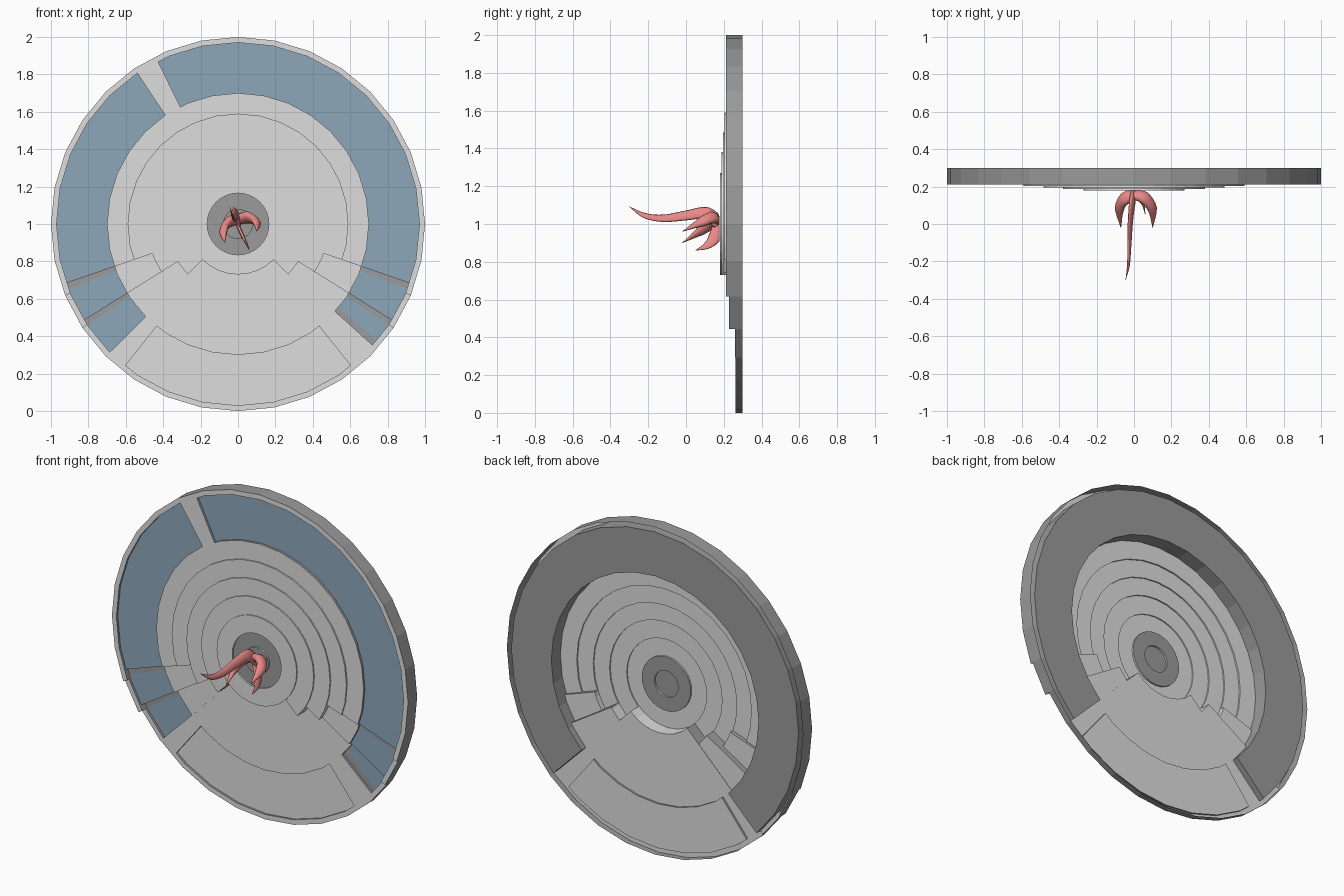
import bpy, bmesh, math
from mathutils import Vector

if "Cube" in bpy.data.objects:
    bpy.data.objects.remove(bpy.data.objects["Cube"])


def material(name, rgb):
    m = bpy.data.materials.new(name)
    m.diffuse_color = (*rgb, 1)
    m.use_nodes = True
    m.node_tree.nodes["Principled BSDF"].inputs["Base Color"].default_value = m.diffuse_color
    return m


LIGHT, DARK, BLUE = 0, 1, 2
greys = [material("light_grey", (0.73, 0.73, 0.73)),
         material("dark_grey", (0.325, 0.325, 0.325)),
         material("dusty_blue", (0.27, 0.39, 0.49))]
red = material("coral_red", (0.80, 0.25, 0.24))

BACK = 0.30
STEP = 360 / 32
RADII = [0, 0.08, 0.165, 0.27, 0.38, 0.485, 0.59, 0.70, 0.97, 1.0]
RING_Y = [0.18, 0.19, 0.18, 0.187, 0.195, 0.203, 0.212]   # stepped cone
BAND_Y = [0.212, 0.228, 0.260, 0.262]                     # stairs down to the sector
LAST_RING = [6, 4, 3, 2]                                  # outermost cone ring kept per band
GAP = (116.2, 123.75)                                     # plain strip between the blue plates
GROOVES = ((199, 201), (212, 213.7), (318, 320), (326.3, 328), (339.1, 341))
EXTRA = [GAP[0], 231.5, 308.5] + [a for g in GROOVES for a in g]
angles = sorted({i * STEP for i in range(33)} | set(EXTRA))


def point(r, a, y):
    """Point on the 32-sided outline at radius r."""
    off = (a % STEP) - STEP / 2
    r *= math.cos(math.radians(STEP / 2)) / math.cos(math.radians(off))
    a = math.radians(a)
    return Vector((r * math.cos(a), y, 1 + r * math.sin(a)))


def drop(a):
    """Degrees below the horizontal."""
    return math.degrees(math.asin(-math.sin(math.radians(a))))


def cell(k, a):
    """Front height and colour of the polar cell in ring k at angle a."""
    d = drop(a)
    limits = (22.5, 33.75, 45) if k == 8 else (19.7, 32.6, 45)
    band = sum(d > t for t in limits)
    y = BAND_Y[band]
    if k < 7:
        if k <= LAST_RING[band]:
            y = RING_Y[k]
        return y, DARK if k < 2 else LIGHT
    if k == 8:
        return y, LIGHT
    if band == 3:                       # shallow recess in the lower sector
        return y + (0.012 if d > 51.5 else 0), LIGHT
    if GAP[0] < a < GAP[1] or 315 < a < 318:
        return y, LIGHT
    groove = any(lo < a < hi for lo, hi in GROOVES)
    return y + 0.014, DARK if groove else BLUE


def make(name, bm, mats):
    bmesh.ops.remove_doubles(bm, verts=bm.verts, dist=1e-5)
    me = bpy.data.meshes.new(name)
    bm.to_mesh(me)
    bm.free()
    for m in mats:
        me.materials.append(m)
    ob = bpy.data.objects.new(name, me)
    bpy.context.collection.objects.link(ob)
    return ob


def quad(bm, pts, mat):
    f = bm.faces.new([bm.verts.new(p) for p in pts])
    f.material_index = mat


def ring_wall(bm, r, a0, a1, y_in, y_out, mat):
    if abs(y_in - y_out) > 1e-5:
        quad(bm, [point(r, a1, y_in), point(r, a0, y_in),
                  point(r, a0, y_out), point(r, a1, y_out)], mat)


def side_wall(bm, r0, r1, a, y_a, y_b, mat):
    if abs(y_a - y_b) > 1e-5:
        quad(bm, [point(r0, a, y_a), point(r1, a, y_a),
                  point(r1, a, y_b), point(r0, a, y_b)], mat)


# stepped front sheet, and the ring behind it with a thin open rim around
front, back = bmesh.new(), bmesh.new()
N = len(angles) - 1
for i in range(N):
    a0, a1 = angles[i], angles[i + 1]
    mid = (a0 + a1) / 2
    nxt = (a1 + angles[i + 2]) / 2 if i + 2 <= N else angles[1] / 2
    for k in range(9):
        r0, r1 = RADII[k], RADII[k + 1]
        y, mat = cell(k, mid)
        pts = [point(r0, a0, y), point(r1, a0, y), point(r1, a1, y), point(r0, a1, y)]
        quad(front, pts if k else pts[:3], mat)
        if k < 8:
            ring_wall(front, r1, a0, a1, y, cell(k + 1, mid)[0], LIGHT if k < 6 else DARK)
        side_wall(front, r0, r1, a1, y, cell(k, nxt)[0], DARK)
    ring_wall(back, 1, a0, a1, cell(8, mid)[0], BACK, DARK)
    if drop(mid) < 45:
        y = cell(7, mid)[0]
        quad(back, [point(0.70, a1, BACK), point(0.97, a1, BACK),
                    point(0.97, a0, BACK), point(0.70, a0, BACK)], DARK)
        ring_wall(back, 0.97, a0, a1, y, BACK, DARK)
        ring_wall(back, 0.70, a0, a1, BACK, y, DARK)
    if abs(a1 - 225) < 0.01:
        side_wall(back, 0.70, 0.97, a1, BAND_Y[3], BACK, DARK)
    if abs(a1 - 315) < 0.01:
        side_wall(back, 0.70, 0.97, a1, BACK, BAND_Y[3], DARK)
make("stepped_front", front, greys)
make("ring_back", back, greys)


def horn(name, pts, thick, flat, thin_axis, sub=4, sides=8):
    """Tapered curved horn through pts; thick = half widths, flat = thinness ratio."""
    P = [Vector(p) for p in pts]
    ext = [2 * P[0] - P[1]] + P + [2 * P[-1] - P[-2]]
    path = []
    for i in range(len(P) - 1):
        p0, p1, p2, p3 = ext[i:i + 4]
        for s in range(sub):
            t = s / sub
            c = 0.5 * (2 * p1 + (p2 - p0) * t + (2 * p0 - 5 * p1 + 4 * p2 - p3) * t * t
                       + (3 * p1 - p0 - 3 * p2 + p3) * t ** 3)
            path.append((c, thick[i] * (1 - t) + thick[i + 1] * t))
    path.append((P[-1], thick[-1]))
    bm = bmesh.new()
    rows = []
    for i, (c, w) in enumerate(path):
        tan = (path[min(i + 1, len(path) - 1)][0] - path[max(i - 1, 0)][0]).normalized()
        thin = Vector(thin_axis)
        thin = (thin - tan * thin.dot(tan)).normalized()
        wide = tan.cross(thin)
        ring = []
        for j in range(sides):
            a = 2 * math.pi * j / sides
            p = c + wide * w * math.cos(a) + thin * w * flat * math.sin(a)
            p.y = min(p.y, 0.178)       # keep the root in front of the hub
            ring.append(bm.verts.new(p))
        rows.append(ring)
    for a, b in zip(rows, rows[1:]):
        for j in range(sides):
            bm.faces.new((a[j], a[(j + 1) % sides], b[(j + 1) % sides], b[j]))
    bm.faces.new(rows[0][::-1])
    bm.faces.new(rows[-1])
    bmesh.ops.recalc_face_normals(bm, faces=bm.faces)
    for f in bm.faces:
        f.smooth = True
    make(name, bm, [red])


# long horn and three claws on the hub
blade = (0.92, 0, 0.38)
horn("long_horn", [(0, .175, 1.0), (-.01, .11, 1.058), (-.02, 0, 1.045), (-.025, -.12, 1.03),
                   (-.03, -.22, 1.045), (-.045, -.30, 1.092)],
     [.035, .034, .028, .021, .015, .001], 0.35, blade)
horn("lower_claw", [(0, .175, .99), (.03, .15, .925), (.05, .11, .885), (.06, .05, .86)],
     [.035, .034, .02, .001], 0.25, blade)
horn("left_claw", [(0, .16, 1.025), (-.05, .135, 1.01), (-.078, .08, .965), (-.07, -.02, .90)],
     [.035, .04, .031, .001], 0.65, (-.4, .5, .8))
horn("right_claw", [(0, .16, 1.025), (.055, .14, 1.035), (.098, .08, 1.01), (.1, -.02, .96)],
     [.035, .04, .031, .001], 0.65, (.4, .5, .8))
